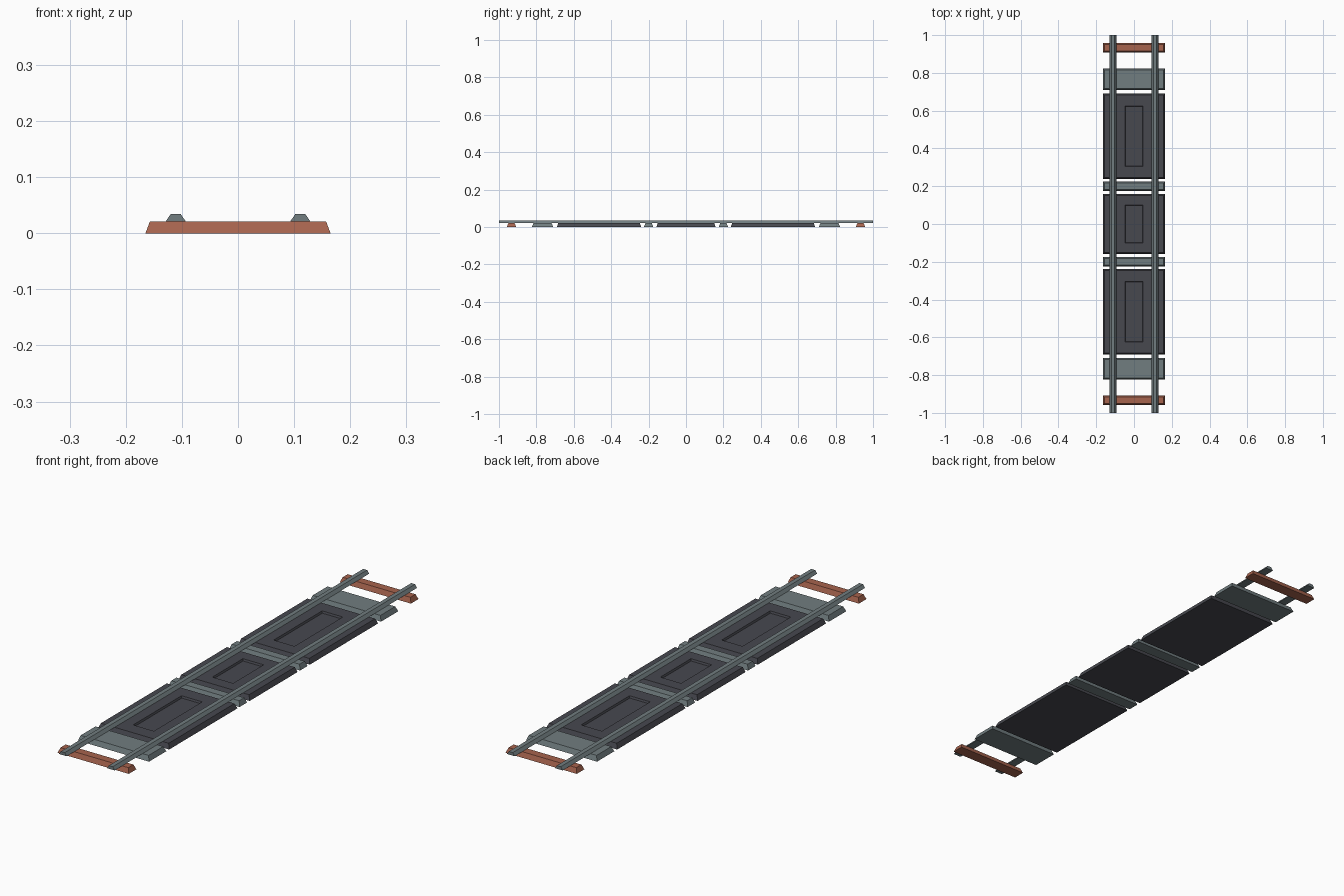
import bpy, bmesh

if "Cube" in bpy.data.objects:
    bpy.data.objects.remove(bpy.data.objects["Cube"])


def material(name, rgb):
    m = bpy.data.materials.new(name)
    m.diffuse_color = (*rgb, 1)
    m.use_nodes = True
    m.node_tree.nodes["Principled BSDF"].inputs["Base Color"].default_value = m.diffuse_color
    return m


STEEL = material("grey steel", (0.165, 0.205, 0.215))
DARK = material("dark slate", (0.063, 0.065, 0.078))
RUST = material("rust brown", (0.38, 0.125, 0.075))


def slab(name, x, y, z0, z1, hx, hy, inset_x, inset_y, mat, recess=None):
    """Box tapering towards its top, with an optional recessed top panel."""
    bm = bmesh.new()
    bmesh.ops.create_cube(bm, size=2)
    for v in bm.verts:
        top = v.co.z > 0
        v.co.x *= hx - (inset_x if top else 0)
        v.co.y *= hy - (inset_y if top else 0)
        v.co.z = z1 if top else z0
    if recess:
        rx, ry, depth = recess
        bm.normal_update()
        face = max(bm.faces, key=lambda f: f.normal.z)
        # rim of the recess, then its sunken floor
        for kx, ky, dz in ((rx, ry, 0), (rx - 0.003, ry - 0.003, -depth)):
            bmesh.ops.inset_region(bm, faces=[face], thickness=0.002)
            for v in face.verts:
                v.co.x = kx if v.co.x > 0 else -kx
                v.co.y = ky if v.co.y > 0 else -ky
                v.co.z += dz
    bmesh.ops.recalc_face_normals(bm, faces=bm.faces)
    mesh = bpy.data.meshes.new(name)
    bm.to_mesh(mesh)
    bm.free()
    mesh.materials.append(mat)
    ob = bpy.data.objects.new(name, mesh)
    ob.location = (x, y, 0)
    bpy.context.collection.objects.link(ob)
    return ob


H = 0.021   # top of the sleepers
W = 0.165   # half width of the track bed

# centre plate with recess
slab("centre_plate", 0, 0, 0, H, W, 0.159, 0.008, 0.008, DARK, (0.048, 0.101, 0.008))

for s, end in ((-1, "front"), (1, "back")):
    # long plates with recess
    slab(end + "_plate", 0, s * 0.465, 0, H, W, 0.226, 0.008, 0.008, DARK,
         (0.048, 0.16, 0.008))
    # metal cross ties
    slab(end + "_narrow_tie", 0, s * 0.2, 0, H, W, 0.025, 0.008, 0.008, STEEL)
    slab(end + "_wide_tie", 0, s * 0.767, 0, H, W, 0.057, 0.008, 0.008, STEEL)
    # rusty end sleepers
    slab(end + "_sleeper", 0, s * 0.933, 0, H, W, 0.025, 0.008, 0.008, RUST)

# rails
for s, side in ((-1, "left"), (1, "right")):
    slab(side + "_rail", s * 0.111, 0, H, 0.034, 0.018, 1.0, 0.009, 0, STEEL)
